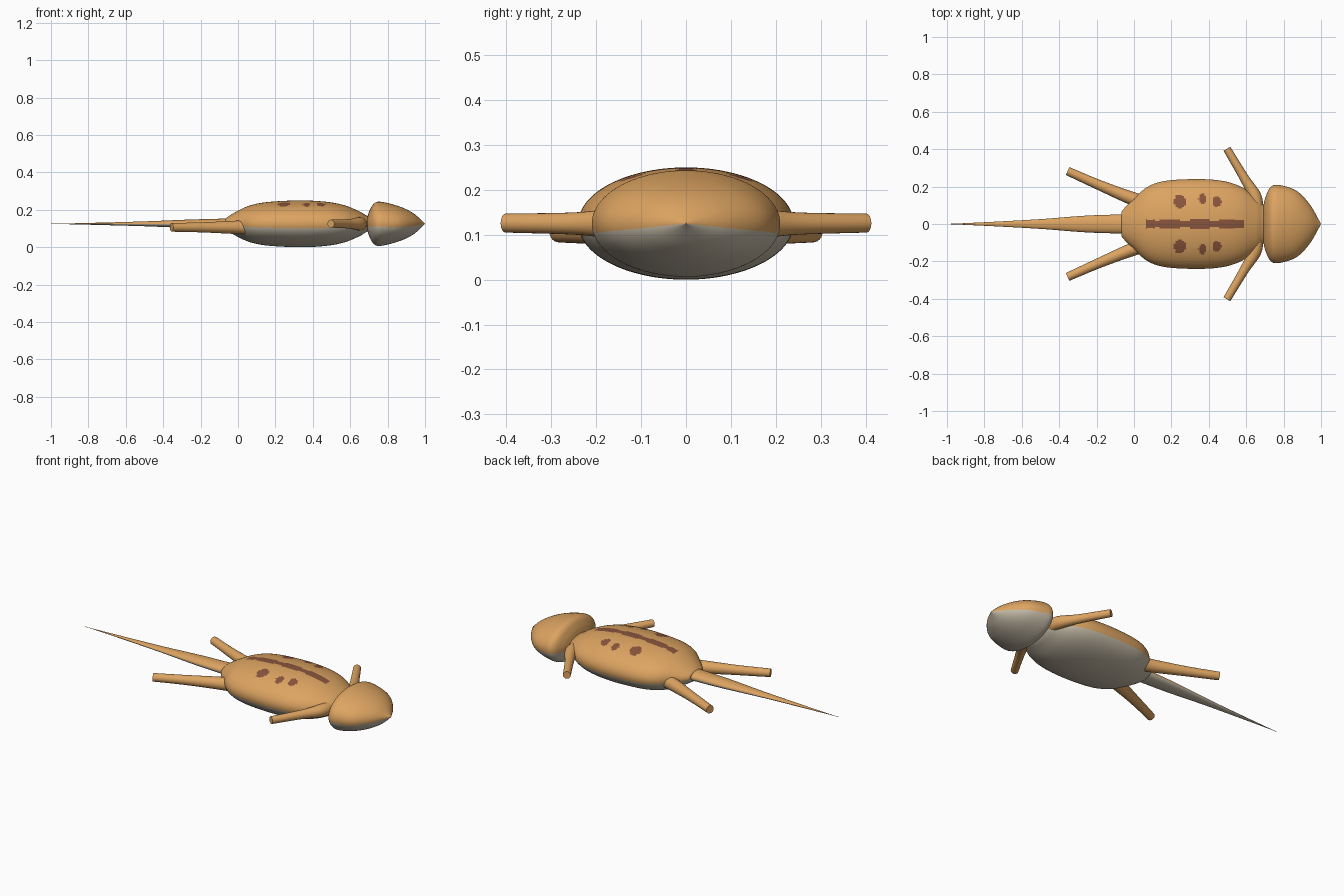
import bpy, bmesh, math
from mathutils import Vector

if "Cube" in bpy.data.objects:
    bpy.data.objects.remove(bpy.data.objects["Cube"])


def material(name, rgb):
    m = bpy.data.materials.new(name)
    m.diffuse_color = (*rgb, 1)
    m.use_nodes = True
    m.node_tree.nodes["Principled BSDF"].inputs["Base Color"].default_value = m.diffuse_color
    return m


ORANGE = material("orange skin", (0.72, 0.37, 0.12))
GREY = material("grey belly", (0.56, 0.50, 0.39))
BROWN = material("brown marking", (0.25, 0.09, 0.045))
CZ = 0.125  # height of the body axis


def spline(points, steps):
    """Catmull-Rom samples through a short list of tuples."""
    p = [Vector(q) for q in points]
    p = [2 * p[0] - p[1]] + p + [2 * p[-1] - p[-2]]
    out = []
    for i in range(1, len(p) - 2):
        a, b, c, d = p[i - 1:i + 3]
        for k in range(steps):
            t = k / steps
            out.append(0.5 * (2 * b + (c - a) * t + (2 * a - 5 * b + 4 * c - d) * t * t
                              + (3 * b - a - 3 * c + d) * t ** 3))
    return out + [p[-2]]


def loft(name, rings, mats, rule=None):
    """Skin a list of vertex rings, cap both ends, colour faces by a rule."""
    bm = bmesh.new()
    loops = [[bm.verts.new(v) for v in r] for r in rings]
    n = len(loops[0])
    for a, b in zip(loops, loops[1:]):
        for j in range(n):
            bm.faces.new((a[j], a[(j + 1) % n], b[(j + 1) % n], b[j]))
    bm.faces.new(loops[0])
    bm.faces.new(loops[-1])
    bmesh.ops.recalc_face_normals(bm, faces=bm.faces)
    for f in bm.faces:
        f.smooth = len(f.verts) == 4
        if rule:
            f.material_index = rule(f.calc_center_median())
    me = bpy.data.meshes.new(name)
    bm.to_mesh(me)
    bm.free()
    for m in mats:
        me.materials.append(m)
    ob = bpy.data.objects.new(name, me)
    bpy.context.collection.objects.link(ob)
    return ob


def oval_rings(profile, steps, sides):
    """Oval cross-sections along x from (x, half width, half height)."""
    rings = []
    for x, w, h in spline(profile, steps):
        w, h = max(w, 0.001), max(h, 0.001)
        rings.append([(x, w * math.cos(2 * math.pi * j / sides),
                       CZ + h * math.sin(2 * math.pi * j / sides)) for j in range(sides)])
    return rings


# back markings: x, y, radius x, radius y
SPOTS = [(0.245, 0.12, 0.031, 0.038), (0.365, 0.135, 0.021, 0.028), (0.443, 0.12, 0.024, 0.028)]


def skin(c):
    y = abs(c.y)
    if c.z < CZ - 0.09 * y:
        return 1
    if 0.065 < c.x < 0.585 and y < 0.023 + 0.004 * math.sin(c.x * 40):
        return 2
    if any(((c.x - a) / p) ** 2 + ((y - b) / q) ** 2 < 1 for a, b, p, q in SPOTS):
        return 2
    return 0


# Body
body = [(-0.068, 0.05, 0.022), (-0.06, 0.075, 0.034), (0.0, 0.135, 0.07), (0.07, 0.197, 0.1),
        (0.165, 0.23, 0.117), (0.33, 0.24, 0.125), (0.47, 0.231, 0.118), (0.57, 0.2, 0.099),
        (0.65, 0.145, 0.066), (0.685, 0.11, 0.045), (0.71, 0.09, 0.035)]
loft("body", oval_rings(body, 16, 176), [ORANGE, GREY, BROWN], skin)

# Head
head = [(0.692, 0.1, 0.038), (0.705, 0.15, 0.075), (0.73, 0.197, 0.111), (0.77, 0.209, 0.117),
        (0.865, 0.18, 0.092), (0.94, 0.105, 0.055), (1.0, 0.0, 0.0)]
loft("head", oval_rings(head, 8, 96), [ORANGE, GREY], lambda c: int(c.z < CZ - 0.09 * abs(c.y)))

# Tail
tail = [(-0.03, 0.052, 0.029), (-0.25, 0.045, 0.023), (-0.5, 0.026, 0.013),
        (-0.75, 0.012, 0.006), (-1.0, 0.0, 0.0)]
loft("tail", oval_rings(tail, 8, 48), [ORANGE, GREY], lambda c: int(c.z < CZ))


# Legs: round tubes through (x, y, z, radius)
def leg(name, path, side):
    pts = spline(path, 6)
    rings = []
    for i, q in enumerate(pts):
        t = (pts[min(i + 1, len(pts) - 1)] - pts[max(i - 1, 0)]).to_3d()
        t.normalize()
        u = t.cross(Vector((0, 0, 1))).normalized()
        v = u.cross(t)
        ring = []
        for j in range(24):
            a = 2 * math.pi * j / 24
            p = Vector(q[:3]) + q[3] * (u * math.cos(a) + v * math.sin(a))
            ring.append((p.x, p.y * side, p.z))
        rings.append(ring)
    loft(name, rings, [ORANGE])


front = [(0.655, 0.08, CZ, 0.037), (0.645, 0.15, CZ, 0.035), (0.59, 0.245, CZ, 0.025),
         (0.497, 0.402, CZ + 0.001, 0.021)]
hind = [(0.06, 0.115, 0.106, 0.038), (-0.02, 0.14, 0.106, 0.035), (-0.19, 0.21, 0.106, 0.027),
        (-0.355, 0.283, 0.106, 0.023)]
for side, label in ((-1, "right"), (1, "left")):
    leg("front_leg_" + label, front, side)
    leg("hind_leg_" + label, hind, side)
